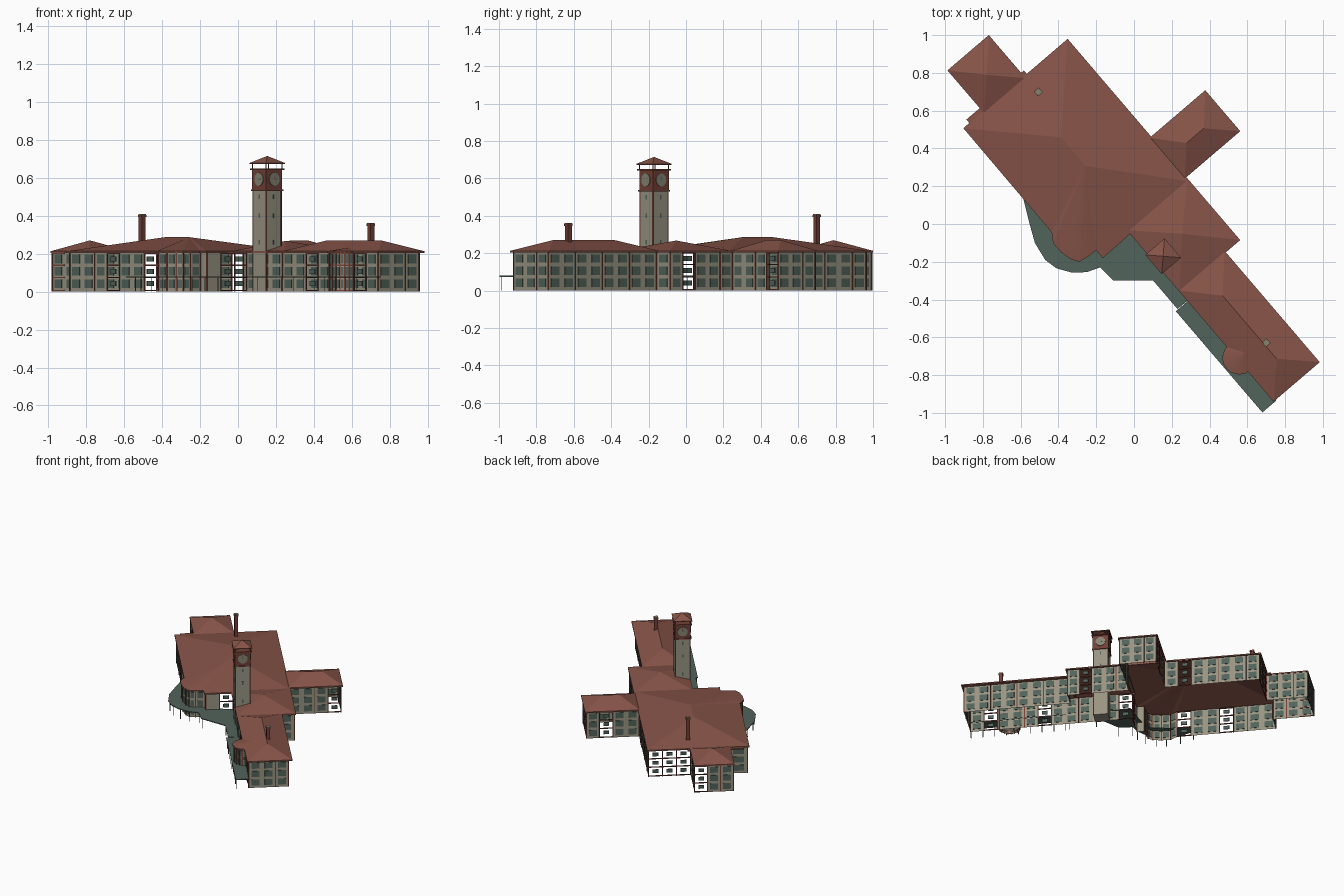
import bpy, bmesh, math
from mathutils import Matrix, Vector

if "Cube" in bpy.data.objects:
    bpy.data.objects.remove(bpy.data.objects["Cube"])

# Everything is laid out along the long axis, then turned to its heading
HEAD = -math.atan2(0.76, 0.65)
EAVE = 0.205


def material(name, rgb):
    m = bpy.data.materials.new(name)
    m.use_nodes = True
    lin = tuple(((c + 0.055) / 1.055) ** 2.4 for c in rgb) + (1.0,)
    m.diffuse_color = lin
    m.node_tree.nodes["Principled BSDF"].inputs["Base Color"].default_value = lin
    return m


STONE = material("stone", (0.60, 0.58, 0.51))
TILE = material("roof_tile", (0.53, 0.33, 0.285))
BRICK = material("red_brick", (0.45, 0.25, 0.21))
GREEN = material("grey_green", (0.32, 0.39, 0.355))
DIAL = material("dial_stone", (0.52, 0.52, 0.45))


def finish(bm, name, mat, turned=True):
    mesh = bpy.data.meshes.new(name)
    bm.to_mesh(mesh)
    bm.free()
    mesh.materials.append(mat)
    ob = bpy.data.objects.new(name, mesh)
    bpy.context.collection.objects.link(ob)
    if turned:
        ob.rotation_euler.z = HEAD
    return ob


def box(bm, centre, size, angle=0.0):
    bmesh.ops.create_cube(bm, size=1.0, matrix=Matrix.Translation(centre)
                          @ Matrix.Rotation(angle, 4, 'Z') @ Matrix.Diagonal((*size, 1)))


def hip_roof(name, outline, ridge, top, eave=EAVE, fascia=0.008):
    """Roof over an outline; every eave corner runs to the nearest ridge end."""
    bm = bmesh.new()
    ends = [bm.verts.new((*p, top)) for p in ridge]
    low = [bm.verts.new((*p, eave - 0.002)) for p in outline]
    high = [bm.verts.new((*p, eave + fascia)) for p in outline]
    near = [min(ends, key=lambda e: (e.co.xy - Vector(p)).length) for p in outline]
    for i in range(len(outline)):
        j = (i + 1) % len(outline)
        bm.faces.new((low[i], low[j], high[j], high[i]))
        face = [high[i], high[j], near[j]]
        if near[i] is not near[j]:
            face.append(near[i])
        bm.faces.new(face)
    return finish(bm, name, TILE)


def rect(s0, t0, s1, t1):
    return [(s0, t0), (s1, t0), (s1, t1), (s0, t1)]


# Walls: bays of stone panels, three floors of panes, brick pilasters
FLOORS = (0.042, 0.107, 0.172)
walls, panes, brick = bmesh.new(), bmesh.new(), bmesh.new()


def wall(a, b, bays, open_bays=(), framed=(), blank=(), every=2):
    a, b = Vector(a), Vector(b)
    step = (b - a) / bays
    angle, width = math.atan2(step.y, step.x), step.length
    for k in range(bays + 1):
        p = a + step * k
        near_open = k in open_bays or k - 1 in open_bays
        if k % every == 0 or k == bays or near_open:
            box(brick, (*p, EAVE / 2), (0.006, 0.007, EAVE), angle)
        if k == bays:
            break
        q, mid = p + step, p + step / 2
        is_open = k in open_bays
        if not is_open:
            walls.faces.new([walls.verts.new(c) for c in (
                (*p, 0), (*q, 0), (*q, EAVE), (*p, EAVE))])
        if is_open or k in framed:
            for z in (0.005, 0.074, 0.139, 0.202):
                box(brick, (*mid, z), (width, 0.007, 0.006), angle)
        if k not in blank:
            w, h = (0.42, 0.026) if is_open else (0.6, 0.045)
            for z in FLOORS:
                box(panes, (*mid, z), (w * width, 0.006, h), angle)


OUTLINE = [(-.96, -.345), (-.25, -.348), (-.2, -.38), (-.133, -.378), (-.075, -.363),
           (-.046, -.34), (-.036, -.3), (-.034, -.231), (.018, -.231), (.018, -.038),
           (1.18, -.038), (1.18, .246), (.418, .246), (.418, .36), (-.02, .36),
           (-.02, .735), (-.28, .735), (-.28, .36), (-.96, .36), (-.96, .06),
           (-1.254, .06), (-1.254, -.215), (-.96, -.215)]
OPEN = {0: (3, 6), 8: (1,), 9: (0, 6, 10), 13: (1,), 14: (3,), 16: (1,),
        17: (1,), 18: (0, 1, 2), 20: (0,)}
BLANK = {7: (0,), 8: (0,)}
FRAMED = {21: (0,)}
for i, a in enumerate(OUTLINE):
    b = OUTLINE[(i + 1) % len(OUTLINE)]
    n = max(1, round((Vector(b) - Vector(a)).length / 0.095))
    wall(a, b, n, OPEN.get(i, ()), FRAMED.get(i, ()), BLANK.get(i, ()))

# Round bay on the long wing
BAY = (0.9, -0.038)


def arc(radius, n=10):
    return [(BAY[0] + radius * math.cos(math.pi * (1 + k / n)),
             BAY[1] + radius * math.sin(math.pi * (1 + k / n))) for k in range(n + 1)]


ring = arc(0.076)
for a, b in zip(ring, ring[1:]):
    wall(a, b, 1, framed=(0,), every=1)

finish(walls, "outer_walls", STONE)
finish(panes, "window_panes", GREEN)
finish(brick, "brick_pilasters", BRICK)

# Roofs
hip_roof("main_roof", [(-.973, -.357), (-.25, -.36), (-.2, -.392), (-.133, -.39),
                       (-.075, -.375), (-.036, -.35), (-.027, -.3), (-.024, -.243),
                       (.03, -.243), (.02, .37), (-.973, .37)],
         [(-.6, .005), (-.4, .005)], 0.287)
hip_roof("middle_roof", rect(0, -.05, .43, .372), [(.205, .16)], 0.268)
hip_roof("back_wing_roof", rect(-.293, .36, -.008, .747), [(-.145, .49), (-.145, .61)], 0.27)
hip_roof("end_wing_roof", rect(-1.26, -.222, -.96, .066), [(-1.107, -.08)], 0.27)
hip_roof("long_wing_roof", rect(.42, -.05, 1.195, .272), [(.594, .11), (1.033, .11)], 0.27)
hip_roof("round_bay_roof", arc(0.088), [(.9, 0.0)], 0.232)
bm = bmesh.new()
box(bm, (-.98, -.115, EAVE), (.034, .4, .008))
finish(bm, "link_roof", TILE)

# Chimneys with a wider cap and pale pot
for side, s, t, top in (("end", -.86, .07, .405), ("wing", .933, .124, .358)):
    bm = bmesh.new()
    box(bm, (s, t, (top + .2) / 2), (.026, .026, top - .2))
    box(bm, (s, t, top - .006), (.032, .032, .012))
    finish(bm, side + "_chimney", BRICK)
    bm = bmesh.new()
    box(bm, (s, t, top + .001), (.028, .028, .006))
    finish(bm, side + "_chimney_pot", DIAL)

# Clock tower
TS, TT = 0.230, 0.006
bm = bmesh.new()
box(bm, (TS, TT, 0.27), (.106, .106, .54))
finish(bm, "tower_shaft", STONE)

trim, dials, slits = bmesh.new(), bmesh.new(), bmesh.new()
box(trim, (TS, TT, 0.592), (.112, .112, .112))
for z, w in ((.535, .12), (.646, .128)):
    box(trim, (TS, TT, z), (w, w, .008))
hub = Vector((TS, TT))
for i in range(4):
    ang = i * math.pi / 2
    out = Vector((math.cos(ang), math.sin(ang)))
    side = Vector((-out.y, out.x))
    # Corner strips, belfry posts and eave beams
    box(trim, (*(hub + (out + side) * .0515), 0.27), (.006, .006, .54))
    box(trim, (*(hub + (out + side) * .055), 0.665), (.004, .004, .036))
    box(trim, (*(hub + out * .06), .676), (.004, .124, .006), ang)
    # Dial on each face
    bmesh.ops.create_cone(dials, cap_ends=True, segments=20, radius1=.035, radius2=.035,
                          depth=.006, matrix=Matrix.Translation((*(hub + out * .057), .592))
                          @ Matrix.Rotation(ang, 4, 'Z') @ Matrix.Rotation(math.pi / 2, 4, 'Y'))
    for z in (.26, .4, .5):
        box(slits, (*(hub + out * .053), z), (.004, .009, .024), ang)
    # Clock hands
    box(trim, (*(hub + out * .0595), .602), (.002, .002, .02), ang)
    box(trim, (*(hub + out * .0595 + side * .007), .592), (.002, .014, .002), ang)
finish(trim, "tower_trim", BRICK)
finish(dials, "clock_dials", DIAL)
finish(slits, "tower_slits", GREEN)
hip_roof("tower_roof", rect(TS - .067, TT - .067, TS + .067, TT + .067),
         [(TS, TT)], 0.715, eave=0.675, fascia=0.003)


# Entrance canopies on thin posts
def canopy(name, outline, post_points):
    bm = bmesh.new()
    face = bm.faces.new([bm.verts.new((*p, 0.074)) for p in outline])
    grown = bmesh.ops.extrude_face_region(bm, geom=[face])
    bmesh.ops.translate(bm, vec=(0, 0, .006),
                        verts=[g for g in grown["geom"] if isinstance(g, bmesh.types.BMVert)])
    bmesh.ops.recalc_face_normals(bm, faces=bm.faces)
    for p in post_points:
        box(bm, (*p, 0.037), (.004, .004, .074))
    return finish(bm, name, GREEN, turned=False)


def world(s, t):
    return (.65 * s + .76 * t, -.76 * s + .65 * t)


edge = [(-.59, .15), (-.555, .01), (-.525, -.1), (-.47, -.19), (-.41, -.235), (-.33, -.257),
        (-.25, -.255), (-.18, -.23), (-.11, -.298), (.1, -.298), (.23, -.45)]
canopy("entrance_canopy", edge + [(.285, -.405), (0, -.04), (-.17, -.13), (-.28, -.16), (-.42, -.06)],
       [(x * .98 + .003, y * .98) for x, y in edge[1:]])
canopy("wing_canopy", [world(*p) for p in rect(.495, -.132, 1.2, -.035)],
       [world(.51 + .085 * k, -.125) for k in range(9)])
